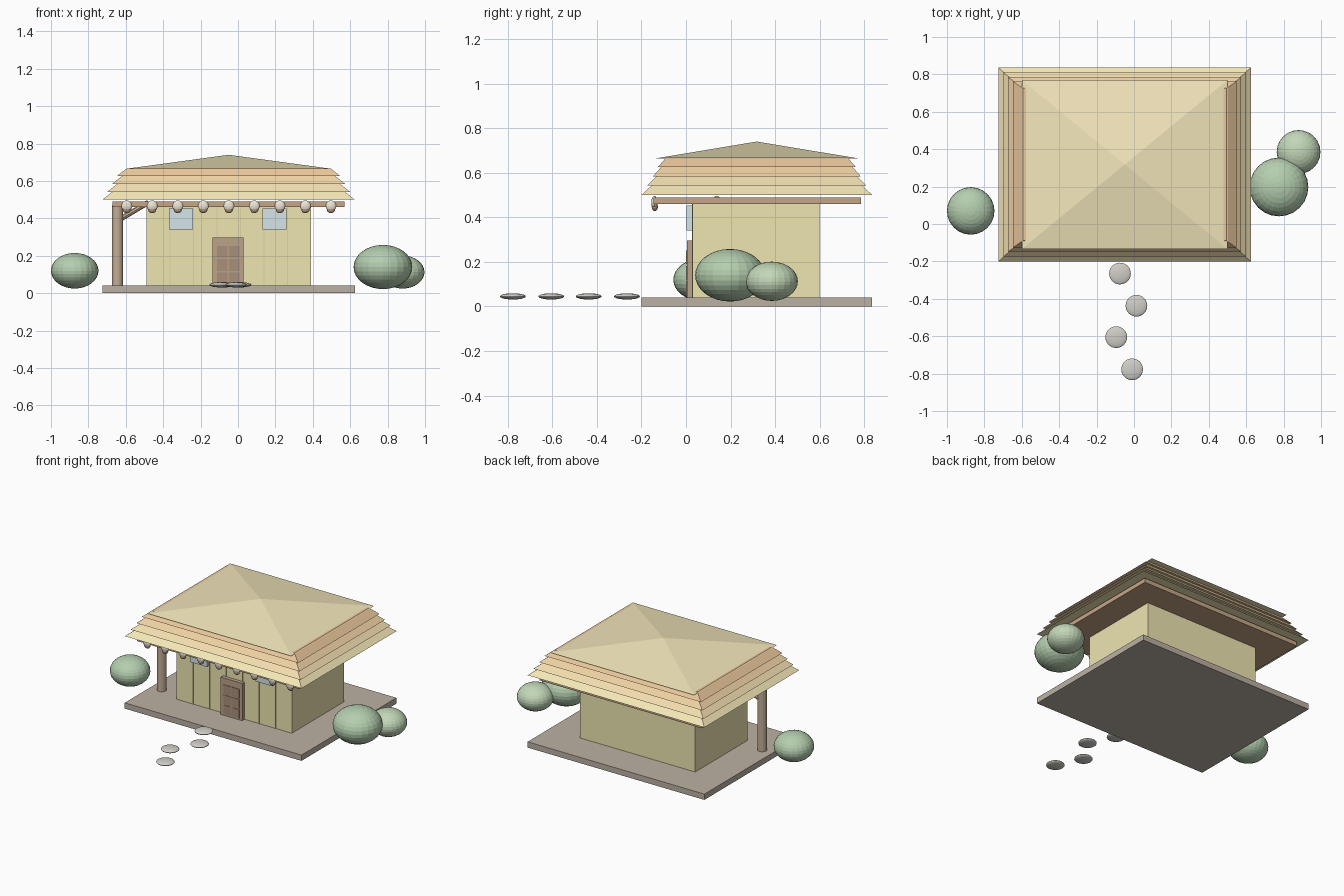
import bpy, bmesh
from mathutils import Vector

if "Cube" in bpy.data.objects:
    bpy.data.objects.remove(bpy.data.objects["Cube"])

mats = {}


def material(name, rgb):
    if name not in mats:
        m = bpy.data.materials.new(name)
        m.diffuse_color = (*rgb, 1)
        m.use_nodes = True
        m.node_tree.nodes["Principled BSDF"].inputs["Base Color"].default_value = m.diffuse_color
        mats[name] = m
    return mats[name]


EARTH = material("earth", (0.50, 0.44, 0.37))
WALL = material("plaster", (0.86, 0.79, 0.44))
GROOVE = material("plank_line", (0.74, 0.67, 0.36))
BEAM = material("beam_wood", (0.56, 0.38, 0.24))
POST = material("post_wood", (0.54, 0.42, 0.30))
DOOR = material("door_wood", (0.50, 0.36, 0.25))
PANEL = material("door_panel", (0.40, 0.28, 0.20))
GLASS = material("glass", (0.66, 0.78, 0.82))
THATCH = material("thatch", (0.90, 0.80, 0.50))
LAMP = material("lamp", (0.85, 0.80, 0.68))
NUT = material("lamp_base", (0.48, 0.33, 0.22))
STONE = material("stone", (0.64, 0.62, 0.58))
LEAF = material("leaf", (0.46, 0.62, 0.43))
LEAF2 = material("light_leaf", (0.54, 0.68, 0.48))


def finish(name, bm, mat):
    bmesh.ops.recalc_face_normals(bm, faces=bm.faces)
    me = bpy.data.meshes.new(name)
    bm.to_mesh(me)
    bm.free()
    me.materials.append(mat)
    ob = bpy.data.objects.new(name, me)
    bpy.context.collection.objects.link(ob)
    return ob


def box(name, x, y, z, mat):
    """Box from (min, max) ranges on each axis."""
    bm = bmesh.new()
    bmesh.ops.create_cube(bm, size=1)
    for v in bm.verts:
        v.co = [r[0] if c < 0 else r[1] for c, r in zip(v.co, (x, y, z))]
    return finish(name, bm, mat)


def ellipsoid(name, centre, radii, mat, seg=24, rings=16):
    bm = bmesh.new()
    bmesh.ops.create_uvsphere(bm, u_segments=seg, v_segments=rings, radius=1)
    bmesh.ops.scale(bm, vec=radii, verts=bm.verts)
    bmesh.ops.translate(bm, vec=centre, verts=bm.verts)
    return finish(name, bm, mat)


def rod(name, a, b, r, mat, seg=16):
    a, b = Vector(a), Vector(b)
    bm = bmesh.new()
    bmesh.ops.create_cone(bm, cap_ends=True, segments=seg, radius1=r, radius2=r,
                          depth=(b - a).length)
    q = (b - a).to_track_quat('Z', 'Y')
    for v in bm.verts:
        v.co = q @ v.co + (a + b) / 2
    return finish(name, bm, mat)


CX, CY = -0.05, 0.318


def frustum(name, z0, hx0, hy0, z1, hx1, hy1, mat):
    """Rectangular tapered tier around the house centre."""
    bm = bmesh.new()
    bmesh.ops.create_cube(bm, size=2)
    for v in bm.verts:
        hx, hy, z = (hx1, hy1, z1) if v.co.z > 0 else (hx0, hy0, z0)
        v.co = (CX + v.co.x * hx, CY + v.co.y * hy, z)
    bmesh.ops.remove_doubles(bm, verts=bm.verts, dist=1e-5)
    return finish(name, bm, mat)


# Base slab, walls and eave slab
box("base_slab", (-0.725, 0.625), (-0.2, 0.835), (0, 0.04), EARTH)
box("walls", (-0.49, 0.39), (0.03, 0.60), (0.04, 0.47), WALL)
box("eave_slab", (CX - 0.62, CX + 0.62), (-0.145, 0.785), (0.46, 0.49), BEAM)

# Plank lines on the front wall
for i in range(1, 7):
    x = -0.49 + i * 0.88 / 7
    box("plank_line", (x - 0.003, x + 0.003), (0.027, 0.031), (0.04, 0.46), GROOVE)

# Stepped roof tiers and the low pyramid cap
tints = [(0.92, 0.81, 0.48), (0.91, 0.74, 0.44), (0.88, 0.66, 0.38), (0.83, 0.58, 0.33)]
for i, tint in enumerate(tints):
    z, d = 0.50 + 0.042 * i, 0.026 * i
    frustum("roof_tier", z, 0.675 - d, 0.518 - d + 0.004 * (i == 3),
            z + 0.042, 0.622 - d, 0.473 - d + 0.004 * i,
            material("thatch_tier_%d" % i, tint))
frustum("roof_cap", 0.665, 0.55, 0.452, 0.74, 0, 0, THATCH)

# Door with six recessed-looking panels
box("door", (-0.135, 0.03), (0.004, 0.032), (0.04, 0.297), DOOR)
for col in range(2):
    for row in range(3):
        x, z = -0.113 + col * 0.064, 0.05 + row * 0.07
        box("door_panel", (x, x + 0.057), (0.001, 0.01), (z, z + 0.062), PANEL)

# Windows
for x in (-0.37, 0.13):
    box("window", (x, x + 0.13), (0.003, 0.032), (0.34, 0.453), GLASS)

# Corner post and its brace
rod("post", (-0.645, 0.09, 0.04), (-0.645, 0.09, 0.47), 0.03, POST)
rod("brace", (-0.64, 0.10, 0.39), (-0.48, 0.14, 0.485), 0.014, POST, 8)

# Row of lamps along the front eave
for i in range(9):
    x = -0.595 + i * 0.1365
    ellipsoid("lamp", (x, -0.142, 0.467), (0.029, 0.014, 0.029), LAMP, 16, 10)
    ellipsoid("lamp_base", (x, -0.14, 0.447), (0.022, 0.014, 0.019), NUT, 16, 10)

# Stepping stones
for x, y in ((-0.075, -0.265), (0.013, -0.437), (-0.095, -0.605), (-0.01, -0.777)):
    ellipsoid("stepping_stone", (x, y, 0.045), (0.058, 0.058, 0.014), STONE, 24, 12)

# Bushes
ellipsoid("left_bush", (-0.873, 0.07, 0.12), (0.127, 0.127, 0.095), LEAF)
ellipsoid("right_bush", (0.775, 0.198, 0.14), (0.157, 0.157, 0.118), LEAF)
ellipsoid("small_bush", (0.88, 0.385, 0.113), (0.117, 0.117, 0.088), LEAF2)
